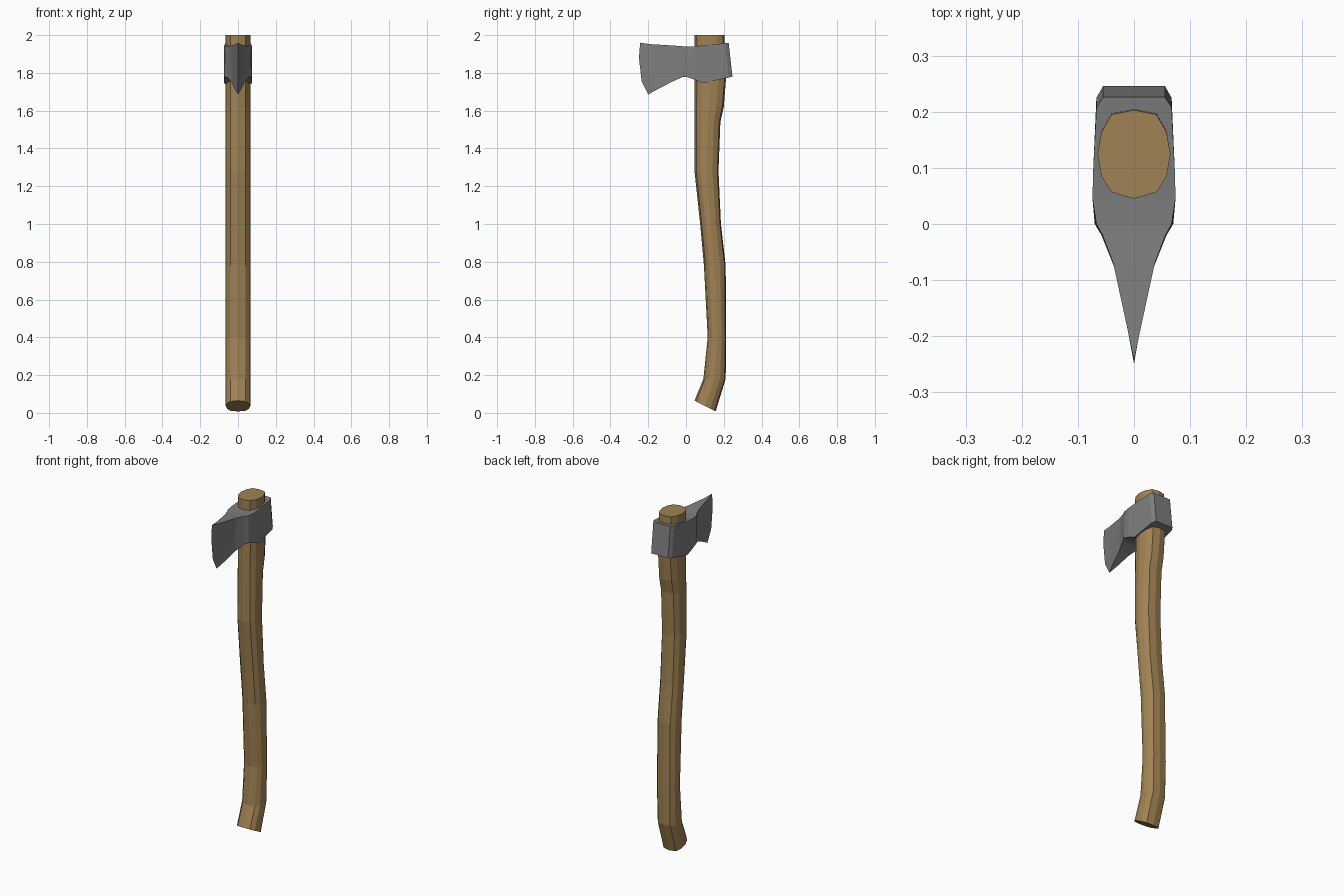
import bpy
import bmesh
from mathutils import Vector

if "Cube" in bpy.data.objects:
    bpy.data.objects.remove(bpy.data.objects["Cube"], do_unlink=True)


def make_material(name, color):
    mat = bpy.data.materials.new(name)
    mat.use_nodes = True
    mat.diffuse_color = color
    mat.node_tree.nodes["Principled BSDF"].inputs["Base Color"].default_value = color
    return mat


def loft(name, rings, mat, cap_start=True):
    """Skin a list of equal closed rings and cap the ends."""
    bm = bmesh.new()
    loops = [[bm.verts.new(p) for p in ring] for ring in rings]
    count = len(loops[0])
    for a, b in zip(loops, loops[1:]):
        for i in range(count):
            j = (i + 1) % count
            bm.faces.new((a[i], a[j], b[j], b[i]))
    if cap_start:
        bm.faces.new(loops[0])
    bm.faces.new(loops[-1])
    # Merge coincident points, such as both sides of a sharp edge
    bmesh.ops.remove_doubles(bm, verts=bm.verts[:], dist=0.0005)
    bmesh.ops.recalc_face_normals(bm, faces=bm.faces[:])
    mesh = bpy.data.meshes.new(name)
    bm.to_mesh(mesh)
    bm.free()
    mesh.materials.append(mat)
    bpy.context.collection.objects.link(bpy.data.objects.new(name, mesh))


wood = make_material("warm wood", (0.352, 0.225, 0.088, 1))
steel = make_material("grey steel", (0.21, 0.21, 0.21, 1))

# Handle: twelve-sided oval section, as (half width, share of depth)
half = [(0, 0), (0.04, 0.075), (0.058, 0.25), (0.065, 0.5),
        (0.058, 0.75), (0.04, 0.95), (0, 1)]
section = half + [(-x, t) for x, t in half[-2:0:-1]]

# Handle stations: front y, front z, back y, back z
handle_path = [
    (0.045, 0.065, 0.157, 0.008),
    (0.092, 0.18, 0.21, 0.18),
    (0.115, 0.40, 0.213, 0.40),
    (0.095, 0.78, 0.21, 0.78),
    (0.075, 1.0, 0.185, 1.0),
    (0.045, 1.28, 0.172, 1.28),
    (0.045, 1.54, 0.182, 1.54),
    (0.045, 1.62, 0.20, 1.62),
    (0.045, 1.77, 0.212, 1.77),
    (0.045, 2.0, 0.203, 2.0),
]
handle_rings = []
for fy, fz, by, bz in handle_path:
    front, back = Vector((0, fy, fz)), Vector((0, by, bz))
    handle_rings.append([front.lerp(back, t) + Vector((x, 0, 0)) for x, t in section])
loft("handle", handle_rings, wood)

# Axe head: a curved cutting edge of zero width, then stations back to the poll
rows = [0, 0.33, 0.72, 1]
cutting_edge = [Vector((0, y, z)) for y, z in
                [(-0.243, 1.96), (-0.249, 1.88), (-0.235, 1.755), (-0.2, 1.686)]]
head_rings = [cutting_edge + cutting_edge[::-1]]

# Head stations: top y, top z, bottom y, bottom z, top and bottom half widths
head_path = [
    (-0.19, 1.952, -0.16, 1.708, 0.011, 0.014),
    (-0.07, 1.945, -0.08, 1.75, 0.037, 0.034),
    (-0.02, 1.941, -0.02, 1.777, 0.056, 0.058),
    (0.0, 1.94, 0.0, 1.78, 0.067, 0.07),
    (0.045, 1.941, 0.045, 1.765, 0.074, 0.074),
    (0.09, 1.945, 0.09, 1.745, 0.073, 0.073),
    (0.208, 1.957, 0.225, 1.775, 0.067, 0.067),
    (0.226, 1.959, 0.246, 1.78, 0.055, 0.055),
]
for ty, tz, by, bz, tw, bw in head_path:
    top, bottom = Vector((tw, ty, tz)), Vector((bw, by, bz))
    side = [top.lerp(bottom, t) for t in rows]
    mirrored = [Vector((-p.x, p.y, p.z)) for p in reversed(side)]
    head_rings.append(side + mirrored)
loft("axe_head", head_rings, steel, cap_start=False)
